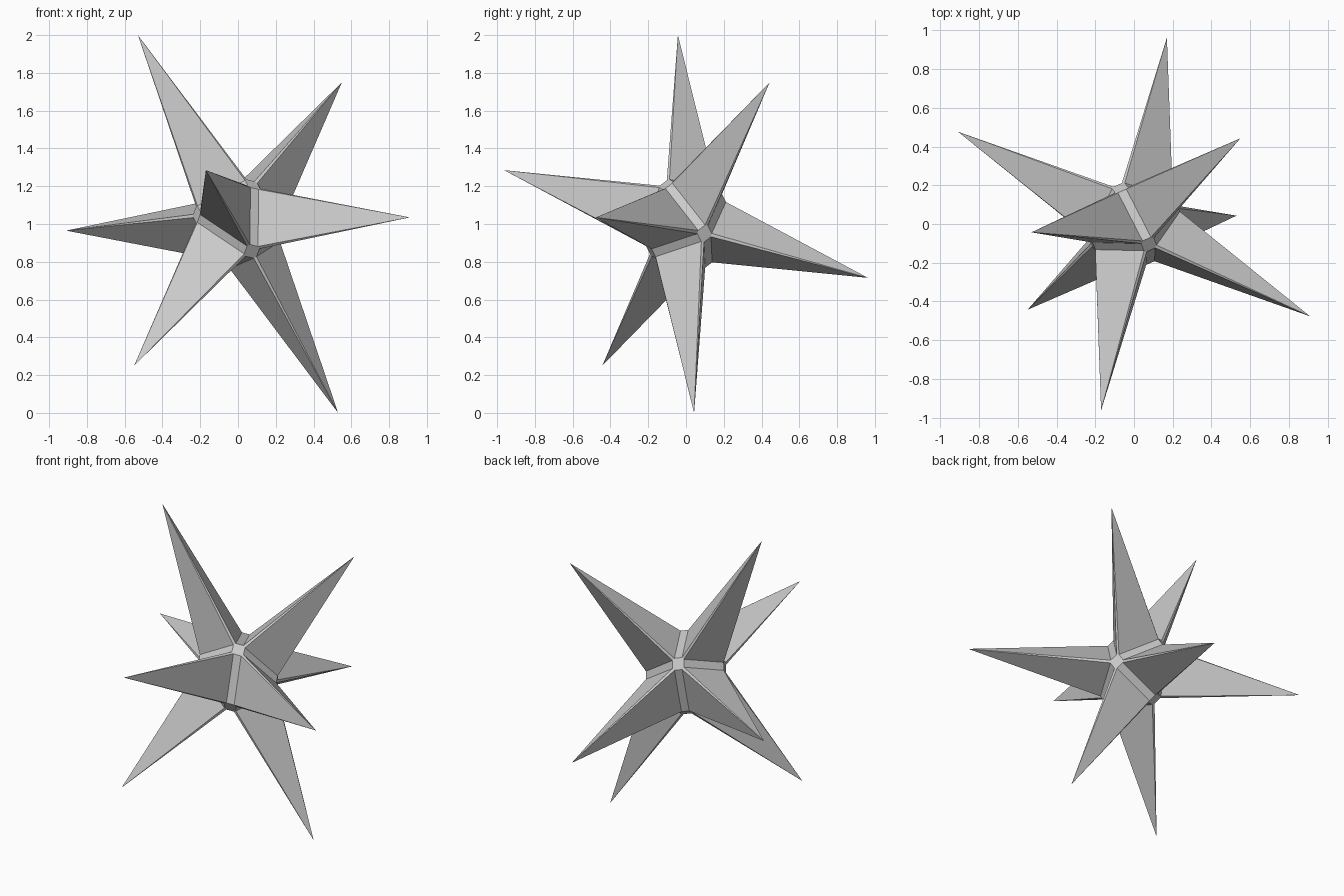
import bpy, bmesh
from itertools import permutations, combinations, product
from mathutils import Vector

if "Cube" in bpy.data.objects:
    bpy.data.objects.remove(bpy.data.objects["Cube"])

# three tilted axes of the small core, and the core's proportions
AXES = [Vector((0.19, -0.26, 0.5175)),
        Vector((-0.18, 0.46, 0.3575)),
        Vector((-0.54, -0.243, 0.125))]
CENTRE = Vector((0, 0, 1))
M, Q, N = 0.405, 0.060, 0.040   # cap height, cap half width, strip half width

bm = bmesh.new()
cache = {}


def vert(c):
    """Vertex from coordinates along the three tilted axes."""
    c = tuple(round(v, 5) for v in c)
    if c not in cache:
        cache[c] = bm.verts.new(CENTRE + sum((a * k for a, k in zip(AXES, c)), Vector()))
    return cache[c]


def place(order, values):
    c = [0, 0, 0]
    for axis, v in zip(order, values):
        c[axis] = v
    return c


# eight long spikes, each on a base with three long and three short sides
RING = [(M, Q, N), (Q, M, N), (N, M, Q), (N, Q, M), (Q, N, M), (M, N, Q)]
for s in product((1, -1), repeat=3):
    ring = [vert([a * b for a, b in zip(s, r)]) for r in RING]
    tip = vert(s)
    for i in range(6):
        bm.faces.new((ring[i], ring[(i + 1) % 6], tip))

# twelve narrow strips between the spikes
for i, j in combinations(range(3), 2):
    order = (i, j, 3 - i - j)
    for s, t in product((1, -1), repeat=2):
        bm.faces.new([vert(place(order, v)) for v in (
            (M * s, Q * t, N), (M * s, Q * t, -N),
            (Q * s, M * t, -N), (Q * s, M * t, N))])

# six eight-sided caps where the strips meet
for i in range(3):
    order = (i, (i + 1) % 3, (i + 2) % 3)
    outline = [(Q, N), (N, Q), (-N, Q), (-Q, N), (-Q, -N), (-N, -Q), (N, -Q), (Q, -N)]
    for s in (1, -1):
        bm.faces.new([vert(place(order, (M * s, u, v))) for u, v in outline])

bmesh.ops.recalc_face_normals(bm, faces=bm.faces)
mesh = bpy.data.meshes.new("spiked_star")
bm.to_mesh(mesh)
bm.free()
bpy.context.collection.objects.link(bpy.data.objects.new("spiked_star", mesh))
